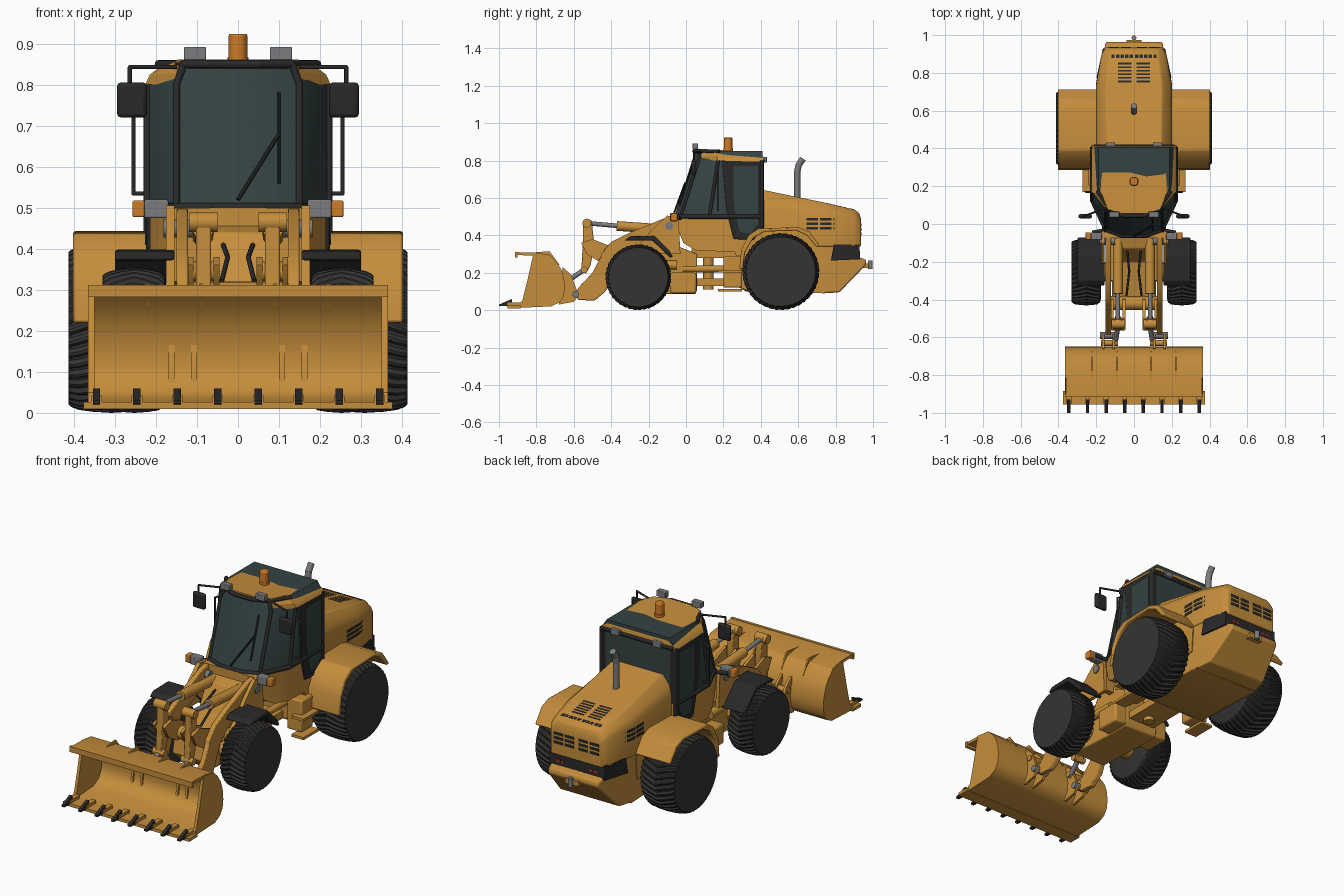
import bpy, bmesh, math
from mathutils import Vector, Matrix

if "Cube" in bpy.data.objects:
    bpy.data.objects.remove(bpy.data.objects["Cube"])

def material(name, rgb):
    m = bpy.data.materials.new(name)
    m.diffuse_color = (*rgb, 1)
    m.use_nodes = True
    m.node_tree.nodes["Principled BSDF"].inputs["Base Color"].default_value = m.diffuse_color
    return m

YEL = material("yellow_paint", (0.56, 0.27, 0.045))
BLK = material("black_trim", (0.022, 0.022, 0.023))
TYRE = material("rubber", (0.035, 0.034, 0.032))
GLS = material("tinted_glass", (0.035, 0.055, 0.055))
GRY = material("steel", (0.2, 0.2, 0.21))
ORG = material("amber", (0.62, 0.2, 0.02))
RED = material("tail_red", (0.35, 0.03, 0.02))

def finish(name, bm, mat, mirror=False, bevel=0, angle=32):
    bmesh.ops.recalc_face_normals(bm, faces=bm.faces)
    me = bpy.data.meshes.new(name)
    bm.to_mesh(me)
    bm.free()
    me.materials.append(mat)
    me.shade_smooth()
    me.set_sharp_from_angle(angle=math.radians(angle))
    ob = bpy.data.objects.new(name, me)
    bpy.context.collection.objects.link(ob)
    if bevel:
        b = ob.modifiers.new("bevel", 'BEVEL')
        b.width, b.segments, b.limit_method = bevel, 2, 'ANGLE'
    if mirror:
        ob.modifiers.new("mirror", 'MIRROR')
    return ob

def loft(name, rings, mat, **kw):
    bm = bmesh.new()
    vs = [[bm.verts.new(p) for p in r] for r in rings]
    n = len(vs[0])
    for a, b in zip(vs, vs[1:]):
        for i in range(n):
            bm.faces.new((a[i], a[(i + 1) % n], b[(i + 1) % n], b[i]))
    bm.faces.new(vs[0])
    bm.faces.new(vs[-1])
    return finish(name, bm, mat, **kw)

def taper(y):
    return 1 - 1.05 * max(0, y - 0.74) - 1.9 * max(0, 0.12 - y)

def prism(name, pts, x0, x1, mat, tapered=False, **kw):
    """Extrude a (y, z) outline from x0 to x1, optionally narrowing towards the ends of the machine."""
    bm = bmesh.new()
    f = bm.faces.new([bm.verts.new((x0, y, z)) for y, z in pts])
    g = bmesh.ops.extrude_face_region(bm, geom=[f])["geom"]
    bmesh.ops.translate(bm, vec=(x1 - x0, 0, 0), verts=[v for v in g if isinstance(v, bmesh.types.BMVert)])
    if tapered:
        for y in (0.12, 0.74):
            bmesh.ops.bisect_plane(bm, geom=bm.verts[:] + bm.edges[:] + bm.faces[:], plane_co=(0, y, 0), plane_no=(0, 1, 0))
        for v in bm.verts:
            v.co.x *= taper(v.co.y)
    return finish(name, bm, mat, **kw)

def box(name, lo, hi, mat, **kw):
    return prism(name, [(lo[1], lo[2]), (hi[1], lo[2]), (hi[1], hi[2]), (lo[1], hi[2])], lo[0], hi[0], mat, **kw)

def rod(name, pts, r, mat, seg=12, **kw):
    bm = bmesh.new()
    pts = [Vector(p) for p in pts]
    for a, b in zip(pts, pts[1:]):
        m = Matrix.Translation((a + b) / 2) @ (b - a).to_track_quat('Z', 'Y').to_matrix().to_4x4()
        bmesh.ops.create_cone(bm, cap_ends=True, segments=seg, radius1=r, radius2=r, depth=(b - a).length, matrix=m)
    for p in pts[1:-1]:
        bmesh.ops.create_icosphere(bm, subdivisions=2, radius=r, matrix=Matrix.Translation(p))
    return finish(name, bm, mat, **kw)

def sym(half):
    return half + [(-a, b) for a, b in reversed(half)]

# Wheels: lathed tyres with skewed tread grooves
def wheel(name, y, R, x0, x1):
    prof = [(0, .8, 0), (.03, .9, 1), (.12, .965, 1), (.3, .99, 1), (.5, 1, 1), (.7, .99, 1), (.88, .965, 1), (.97, .93, 1), (1, .9, 0)]
    n = 4 * 40
    rings = []
    for t, k, lug in prof:
        ring = []
        for i in range(n):
            a = 2 * math.pi * i / n + 0.35 * abs(t - 0.5)
            r = R * k - (0.009 if lug and i % 4 > 1 else 0)
            ring.append((x0 + t * (x1 - x0), y + r * math.cos(a), R + r * math.sin(a)))
        rings.append(ring)
    loft(name, rings, TYRE, mirror=True)

wheel("front_wheel", -0.255, 0.176, 0.175, 0.33)
wheel("rear_wheel", 0.507, 0.206, 0.205, 0.413)
rod("front_axle", [(-0.2, -0.255, 0.176), (0.2, -0.255, 0.176)], 0.05, YEL, seg=20)
rod("rear_axle", [(-0.25, 0.507, 0.206), (0.25, 0.507, 0.206)], 0.06, YEL, seg=20)

# Rear chassis and counterweight
prism("rear_chassis", [(.27, .13), (.32, .10), (.74, .09), (.82, .095), (.965, .245), (.96, .272), (.93, .28), (.9, .37), (.32, .4), (.27, .32)],
      -0.195, 0.195, YEL, tapered=True, bevel=0.008)
prism("rear_band", [(.775, .265), (.93, .272), (.927, .35), (.79, .35)], -0.206, 0.206, BLK, tapered=True)
for x in (.075, .1):
    box("tail_light", (x, .92, .3), (x + .02, .931, .315), RED, mirror=True)
box("hitch_block", (-.04, .93, .225), (.04, .975, .25), YEL)
rod("hitch_pin", [(0, .985, .22), (0, .985, .265)], 0.013, GRY)

# Hood: lofted cross-sections
def hood_ring(y, w, sh, top):
    return [(x, y, z) for x, z in sym([(w, .34), (w, sh), (w * .93, sh + (top - sh) * .5), (w * .74, top)])]
loft("hood", [hood_ring(.40, .2, .55, .645), hood_ring(.74, .2, .51, .575), hood_ring(.9, .172, .49, .538),
              hood_ring(.925, .157, .475, .52), hood_ring(.935, .15, .46, .49)], YEL, bevel=0.006)

# Hood vents on sides, rear and top
for j in range(3):
    z = .43 + j * .024
    for k in range(3):
        y = .645 + k * .072
        box("side_vent", (-.202, y, z), (.202, y + .062, z + .014), BLK, tapered=True)
    for x in (.015, .08):
        box("rear_vent", (x, .92, z - .03), (x + .055, .937, z - .016), BLK, mirror=True)
def hood_top(y):
    return .575 - (y - .74) * .231
for j in range(6):
    y = .75 + j * .019
    prism("top_vent", [(y, hood_top(y) + .001), (y + .009, hood_top(y + .009) + .001), (y + .009, .5), (y, .5)], .012, .085, BLK, mirror=True)
for k in range(5):
    x = .006 + k * .024
    prism("top_slot", [(.88, hood_top(.88) + .001), (.898, hood_top(.898) + .001), (.898, .5), (.88, .5)], x, x + .018, BLK, mirror=True)
rod("exhaust", [(0, .595, .58), (0, .595, .74), (0, .602, .775), (0, .625, .81)], .017, GRY, seg=16)

# Rear fenders
prism("rear_fender", [(.285, .22), (.295, .32), (.335, .4), (.39, .437), (.6, .443), (.66, .42), (.715, .345), (.7, .335),
                      (.645, .4), (.59, .425), (.42, .42), (.36, .385), (.315, .31), (.305, .22)], .19, .402, YEL, mirror=True, bevel=.006)
prism("inner_fender", [(.3, .2), (.31, .38), (.4, .43), (.6, .43), (.71, .34), (.7, .2)], .17, .2, YEL, mirror=True)

# Cab: glass shell, roof and pillars
def cab_ring(z, shift, sx=1, rear=.408):
    return [(x * sx, y, z) for x, y in sym([(.06, -.062 + shift), (.15, -.028 + shift), (.221, .125 + shift * .5), (.221, rear)])]
loft("cab_glass", [cab_ring(.5, 0), cab_ring(.8, .095), cab_ring(.85, .108, .85)], GLS)
roof = [[(x, y, z - drop * max(0, y - .1)) for x, y in sym(h)] for z, drop, h in [
    (.802, .03, [(.06, .06), (.15, .085), (.226, .17), (.226, .416)]),
    (.828, .05, [(.06, .055), (.15, .08), (.215, .165), (.215, .414)]),
    (.862, .07, [(.06, .055), (.14, .08), (.17, .16), (.165, .405)])]]
loft("cab_roof", roof, YEL)
lo, up, hi = cab_ring(.5, 0), cab_ring(.8, .095), cab_ring(.85, .105, .88)
rod("front_pillar", [lo[1], up[1], hi[1]], .009, BLK, mirror=True)
rod("middle_pillar", [lo[2], up[2]], .009, BLK, mirror=True)
rod("rear_pillar", [(.219, .405, .44), (.219, .405, .8)], .011, BLK, mirror=True)
rod("windshield_top_trim", [hi[2], hi[1], hi[0], (0, hi[0][1], .85)], .01, BLK, mirror=True)
rod("windshield_sill", [lo[3], lo[2], lo[1], lo[0], (0, lo[0][1], .5)], .012, BLK, mirror=True)
rod("rear_window_trim", [(.215, .41, .8), (-.215, .41, .8)], .012, BLK)
prism("door", [(.19, .8), (.215, .54), (.255, .38), (.36, .375), (.41, .44), (.41, .8)], .19, .224, BLK, mirror=True, bevel=.004)
prism("door_glass", [(.255, .77), (.255, .57), (.285, .42), (.345, .41), (.385, .46), (.385, .77)], .2, .227, GLS, mirror=True)
rod("door_grab_rail", [(.215, .17, .535), (.255, .17, .535), (.255, .17, .73), (.22, .17, .75)], .005, BLK, mirror=True)

# Cab base, articulation joint, steps
prism("cab_base", [(-.055, .5), (-.05, .45), (-.015, .36), (.05, .32), (.26, .31), (.3, .2), (.33, .4), (.41, .42), (.41, .5)],
      -.215, .215, YEL, tapered=True)
box("hinge_lower", (-.08, .03, .13), (.08, .3, .17), YEL)
box("hinge_upper", (-.08, .03, .28), (.08, .3, .33), YEL)
rod("hinge_post", [(0, .12, .11), (0, .12, .34)], .028, YEL, seg=20)
rod("steering_cylinder", [(.09, -.02, .22), (.09, .3, .22)], .018, YEL, mirror=True)
box("side_tank", (.15, .2, .12), (.24, .3, .29), YEL, mirror=True, bevel=.008)
for z in (.1, .2):
    box("step", (.2, .17, z), (.272, .3, z + .014), YEL, mirror=True)

# Front frame
prism("front_frame", [(-.09, .085), (.05, .085), (.06, .11), (.06, .3), (-.04, .34), (-.06, .46), (-.13, .44), (-.2, .3), (-.4, .26), (-.42, .16), (-.36, .1)],
      -.1, .1, YEL, bevel=.006)
box("frame_side", (.09, -.085, .09), (.17, .055, .2), YEL, mirror=True, bevel=.01)
prism("frame_tower", [(-.03, .3), (-.04, .5), (-.1, .505), (-.16, .45), (-.3, .3)], .155, .175, YEL, mirror=True)
box("tower_plate", (-.16, -.075, .32), (.16, -.045, .5), YEL)
prism("front_fender", [(-.33, .372), (-.3, .395), (-.17, .398), (-.09, .32), (-.07, .285), (-.085, .28), (-.115, .31), (-.18, .372), (-.29, .372)],
      .155, .3, BLK, mirror=True, bevel=.006)

# Lift arms, bell cranks and cylinders
prism("lift_arm", [(-.06, .5), (-.12, .49), (-.3, .415), (-.4, .365), (-.435, .325), (-.5, .2), (-.575, .12), (-.595, .085),
                   (-.575, .055), (-.49, .05), (-.43, .1), (-.37, .24), (-.3, .31), (-.07, .42)], .122, .15, YEL, mirror=True, bevel=.004)
rod("arm_pivot", [(.1, -.09, .45), (.182, -.09, .45)], .022, GRY, mirror=True)
rod("cross_tube", [(-.15, -.42, .285), (.15, -.42, .285)], .035, YEL, seg=24)
prism("crank_support", [(-.38, .26), (-.4, .34), (-.5, .38), (-.56, .36), (-.53, .3), (-.45, .25)], .045, .06, YEL, mirror=True)
prism("crank_support", [(-.38, .26), (-.4, .34), (-.5, .38), (-.56, .36), (-.53, .3), (-.45, .25)], .108, .122, YEL, mirror=True)
prism("bell_crank", [(-.55, .47), (-.53, .49), (-.505, .48), (-.5, .44), (-.49, .35), (-.51, .24), (-.535, .195), (-.56, .205), (-.555, .3), (-.55, .38)],
      .066, .102, YEL, mirror=True, bevel=.004)
for y, z, r in ((-.53, .465, .024), (-.525, .345, .024), (-.545, .215, .018)):
    rod("crank_pin", [(.05, y, z), (.12, y, z)], r, YEL, seg=16, mirror=True)
rod("tilt_cylinder", [(.085, -.08, .43), (.085, -.37, .45)], .026, YEL, seg=16, mirror=True)
rod("tilt_piston", [(.085, -.36, .45), (.085, -.53, .465)], .012, GRY, mirror=True)
rod("lift_cylinder", [(.105, -.05, .24), (.105, -.3, .25)], .024, YEL, seg=16, mirror=True)
rod("lift_piston", [(.105, -.28, .25), (.105, -.44, .255)], .012, GRY, mirror=True)
rod("bucket_link", [(.085, -.545, .215), (.1, -.635, .155)], .013, GRY, mirror=True)
rod("hydraulic_hose", [(.04, -.1, .42), (.025, -.25, .38), (.04, -.38, .32)], .006, BLK, mirror=True)

# Bucket: curved shell, side plates, blade, teeth, brackets
back = [(-.73, .295), (-.695, .262), (-.668, .22), (-.652, .17), (-.648, .12), (-.654, .075), (-.675, .042), (-.72, .02)]
inner = [(y - .014, z + (.012 if z < .08 else -.006)) for y, z in back]
prism("bucket_shell", [(-.91, .31), (-.8, .307)] + back + [(-.95, .01), (-.95, .02)] + inner[::-1] + [(-.8, .29), (-.905, .295)], -.36, .36, YEL)
prism("bucket_side", [(-.815, .305)] + back + [(-.92, .012), (-.875, .05), (-.85, .15)], .35, .366, YEL, mirror=True)
box("bucket_blade", (-.377, -.955, .01), (.377, -.885, .026), YEL)
box("bucket_lip", (-.366, -.915, .282), (.366, -.9, .312), YEL)
for i in range(8):
    x = -.345 + i * .0986
    box("tooth_holder", (x - .013, -.955, .02), (x + .013, -.875, .042), YEL)
    prism("tooth", [(-.93, .06), (-.93, .02), (-1.0, .022), (-1.0, .03)], x - .009, x + .009, BLK)
for x in (.09, .22):
    prism("bucket_gusset", [(-.86, .305), (-.73, .315), (-.675, .24), (-.7, .24), (-.74, .29)], x - .004, x + .004, YEL, mirror=True)
for x in (.1, .155):
    prism("bucket_bracket", [(-.68, .03), (-.6, .045), (-.575, .075), (-.585, .11), (-.615, .19), (-.66, .23)], x, x + .014, YEL, mirror=True)
rod("bucket_pin", [(.09, -.59, .085), (.18, -.59, .085)], .018, GRY, mirror=True)
rod("link_pin", [(.085, -.63, .165), (.175, -.63, .165)], .016, YEL, mirror=True)

# Lights, mirrors, wiper and beacon
box("headlight", (.17, -.085, .475), (.228, -.045, .52), GRY, mirror=True, bevel=.004)
box("indicator", (.228, -.083, .477), (.257, -.045, .518), ORG, mirror=True, bevel=.004)
rod("headlight_bracket", [(.14, -.03, .49), (.22, -.045, .495)], .01, BLK, mirror=True)
box("roof_light", (.078, .035, .86), (.132, .065, .892), GRY, mirror=True, bevel=.003)
box("rear_work_light", (.1, .41, .79), (.15, .432, .82), GRY, mirror=True, bevel=.003)
box("mirror", (.222, .03, .72), (.295, .052, .806), BLK, mirror=True, bevel=.01)
rod("mirror_arm", [(.15, .085, .843), (.264, .042, .843), (.264, .042, .79)], .005, BLK, mirror=True)
def glass_y(z):
    return -.062 + (z - .5) * .317
rod("wiper_arm", [(0, glass_y(.52) - .008, .52), (.1, glass_y(.68), .68)], .005, BLK, seg=8)
rod("wiper_blade", [(.1, glass_y(.56) + .008, .56), (.1, glass_y(.78) + .008, .78)], .004, BLK, seg=8)
rod("beacon_base", [(0, .225, .84), (0, .225, .866)], .025, ORG, seg=20)
rod("beacon", [(0, .225, .86), (0, .225, .924)], .023, ORG, seg=20, bevel=.005)
